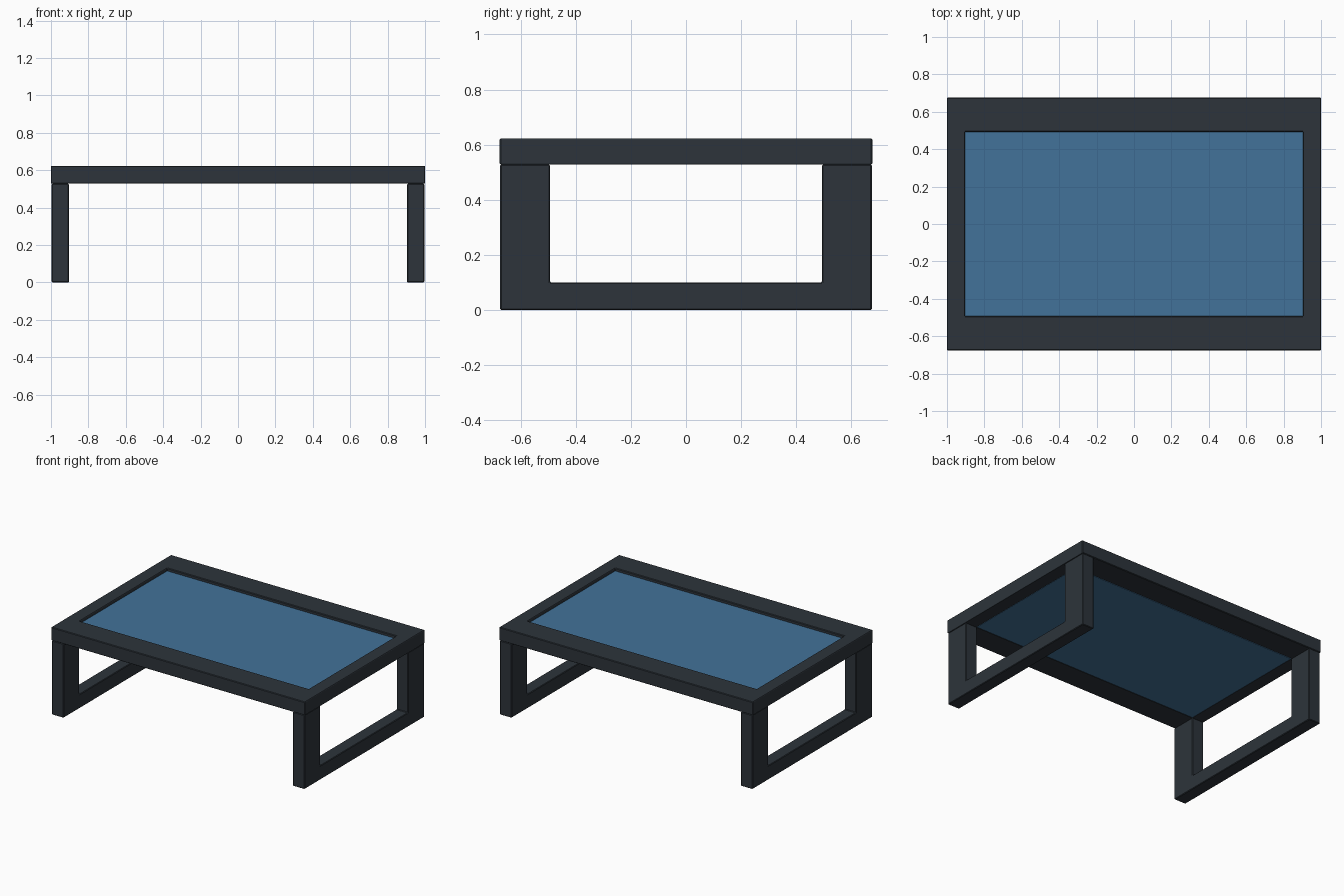
import bpy, bmesh

if "Cube" in bpy.data.objects:
    bpy.data.objects.remove(bpy.data.objects["Cube"])

X, Y, H = 1.0, 0.676, 0.623          # outer half sizes and height
IX, IY, RAIL = 0.904, 0.493, 0.528   # opening half sizes, underside of the top frame


def material(name, color):
    m = bpy.data.materials.new(name)
    m.diffuse_color = color
    m.use_nodes = True
    m.node_tree.nodes["Principled BSDF"].inputs["Base Color"].default_value = m.diffuse_color
    return m


def finish(name, bm, mat, bevel=0.004):
    bmesh.ops.recalc_face_normals(bm, faces=bm.faces)
    mesh = bpy.data.meshes.new(name)
    bm.to_mesh(mesh)
    bm.free()
    mesh.materials.append(mat)
    obj = bpy.data.objects.new(name, mesh)
    bpy.context.collection.objects.link(obj)
    if bevel:
        mod = obj.modifiers.new("soft_edges", 'BEVEL')
        mod.width = bevel
        mod.segments = 1
        mod.limit_method = 'ANGLE'
    return obj


def extrude(bm, faces, vec):
    ext = bmesh.ops.extrude_face_region(bm, geom=faces)["geom"]
    bmesh.ops.translate(bm, vec=vec,
                        verts=[g for g in ext if isinstance(g, bmesh.types.BMVert)])


def rect(bm, x, y, z):
    return [bm.verts.new((sx * x, sy * y, z))
            for sx, sy in ((-1, -1), (1, -1), (1, 1), (-1, 1))]


frame_mat = material("dark_metal", (0.026, 0.034, 0.043, 1))
glass_mat = material("blue_glass", (0.055, 0.17, 0.32, 0.9))

# Top frame: rectangular ring
bm = bmesh.new()
outer, inner = rect(bm, X, Y, RAIL), rect(bm, IX, IY, RAIL)
ring = [bm.faces.new((outer[i], outer[(i + 1) % 4], inner[(i + 1) % 4], inner[i]))
        for i in range(4)]
extrude(bm, ring, (0, 0, H - RAIL))
finish("top_frame", bm, frame_mat)

# Glass panel: flush below, slightly recessed on top
bm = bmesh.new()
extrude(bm, [bm.faces.new(rect(bm, IX, IY, RAIL))], (0, 0, 0.075))
finish("glass_panel", bm, glass_mat, 0)

# Sled legs: U-shaped profile in the YZ plane, one at each end
LY, LX, BAR = Y - 0.002, X - 0.004, 0.1
profile = [(-LY, 0), (LY, 0), (LY, RAIL), (IY, RAIL),
           (IY, BAR), (-IY, BAR), (-IY, RAIL), (-LY, RAIL)]
for side, name in ((-1, "left_leg_frame"), (1, "right_leg_frame")):
    bm = bmesh.new()
    face = bm.faces.new([bm.verts.new((side * IX, y, z)) for y, z in profile])
    extrude(bm, [face], (side * (LX - IX), 0, 0))
    finish(name, bm, frame_mat)
